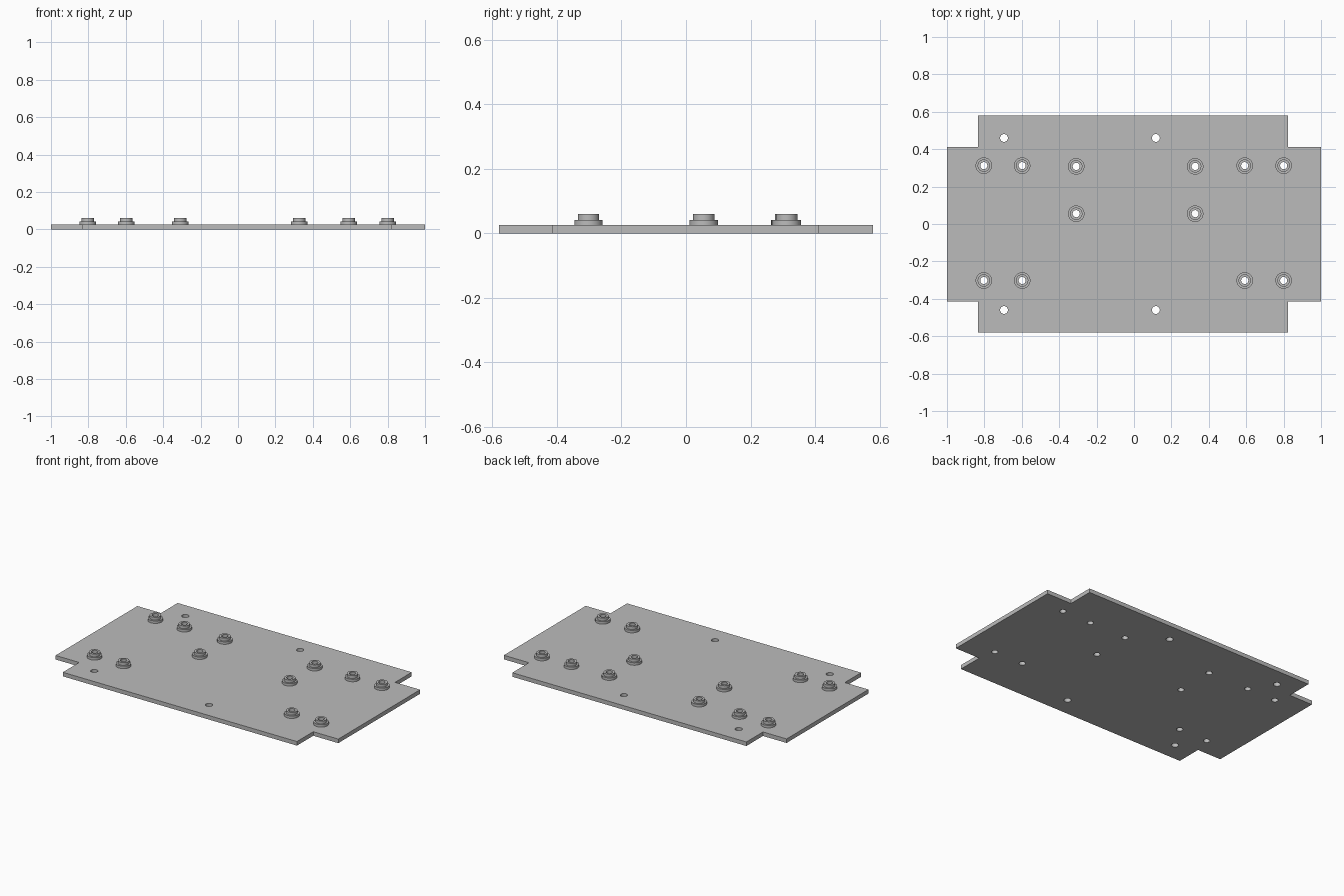
import bpy
import bmesh
from math import cos, sin, tau, radians

cube = bpy.data.objects.get("Cube")
if cube:
    bpy.data.objects.remove(cube, do_unlink=True)

SEGMENTS = 32
PLATE_TOP = 0.026
BORE = 0.019
HOLE = 0.021

metal = bpy.data.materials.new("grey metal")
metal.use_nodes = True
metal.diffuse_color = (0.5, 0.5, 0.5, 1)
metal.node_tree.nodes["Principled BSDF"].inputs["Base Color"].default_value = (0.5, 0.5, 0.5, 1)

# Positions of the threaded bosses and the plain holes
bosses = [(x, y) for x in (-0.803, -0.598, 0.592, 0.80) for y in (-0.302, 0.312)]
bosses += [(x, y) for x in (-0.309, 0.327) for y in (0.055, 0.308)]
holes = [(x, y) for x in (-0.695, 0.117) for y in (-0.46, 0.46)]


def circle(x, y, r):
    return [(x + r * cos(tau * i / SEGMENTS), y + r * sin(tau * i / SEGMENTS))
            for i in range(SEGMENTS)]


def add_object(name, mesh):
    mesh.materials.clear()
    mesh.materials.append(metal)
    obj = bpy.data.objects.new(name, mesh)
    bpy.context.collection.objects.link(obj)
    return obj


# Plate: a cross-shaped outline with round holes, filled and extruded
left, right, front, back, depth = -0.833, 0.823, -0.415, 0.412, 0.58
outline = [(-1, front), (left, front), (left, -depth), (right, -depth),
           (right, front), (1, front), (1, back), (right, back),
           (right, depth), (left, depth), (left, back), (-1, back)]
loops = [outline]
loops += [circle(x, y, BORE) for x, y in bosses]
loops += [circle(x, y, HOLE) for x, y in holes]

curve = bpy.data.curves.new("plate_outline", "CURVE")
curve.dimensions = "2D"
curve.fill_mode = "BOTH"
curve.extrude = PLATE_TOP / 2
for loop in loops:
    spline = curve.splines.new("POLY")
    spline.points.add(len(loop) - 1)
    for point, (x, y) in zip(spline.points, loop):
        point.co = (x, y, 0, 1)
    spline.use_cyclic_u = True

source = bpy.data.objects.new("plate_outline", curve)
bpy.context.collection.objects.link(source)
depsgraph = bpy.context.evaluated_depsgraph_get()
plate_mesh = bpy.data.meshes.new_from_object(source.evaluated_get(depsgraph))
bpy.data.objects.remove(source, do_unlink=True)
bm = bmesh.new()
bm.from_mesh(plate_mesh)
bmesh.ops.remove_doubles(bm, verts=bm.verts, dist=0.0001)
bmesh.ops.translate(bm, verts=bm.verts, vec=(0, 0, PLATE_TOP / 2))
bmesh.ops.recalc_face_normals(bm, faces=bm.faces)
for face in bm.faces:
    face.smooth = False
bm.to_mesh(plate_mesh)
bm.free()
add_object("plate", plate_mesh)

# Boss: a stepped collar with a through bore, turned from a profile
profile = [(BORE, PLATE_TOP), (0.044, PLATE_TOP), (0.044, 0.042),
           (0.033, 0.042), (0.033, 0.06), (BORE, 0.06)]
bm = bmesh.new()
rings = [[bm.verts.new((x, y, z)) for x, y in circle(0, 0, r)] for r, z in profile]
for lower, upper in zip(rings, rings[1:] + rings[:1]):
    for i in range(SEGMENTS):
        j = (i + 1) % SEGMENTS
        bm.faces.new((lower[i], lower[j], upper[j], upper[i]))
bmesh.ops.recalc_face_normals(bm, faces=bm.faces)
boss_mesh = bpy.data.meshes.new("boss")
bm.to_mesh(boss_mesh)
bm.free()

bpy.ops.object.select_all(action="DESELECT")
for number, (x, y) in enumerate(bosses, 1):
    boss = add_object(f"boss_{number}", boss_mesh)
    boss.location = (x, y, 0)
    boss.select_set(True)
    bpy.context.view_layer.objects.active = boss
    if number == 1:
        bpy.ops.object.shade_smooth_by_angle(angle=radians(30))
